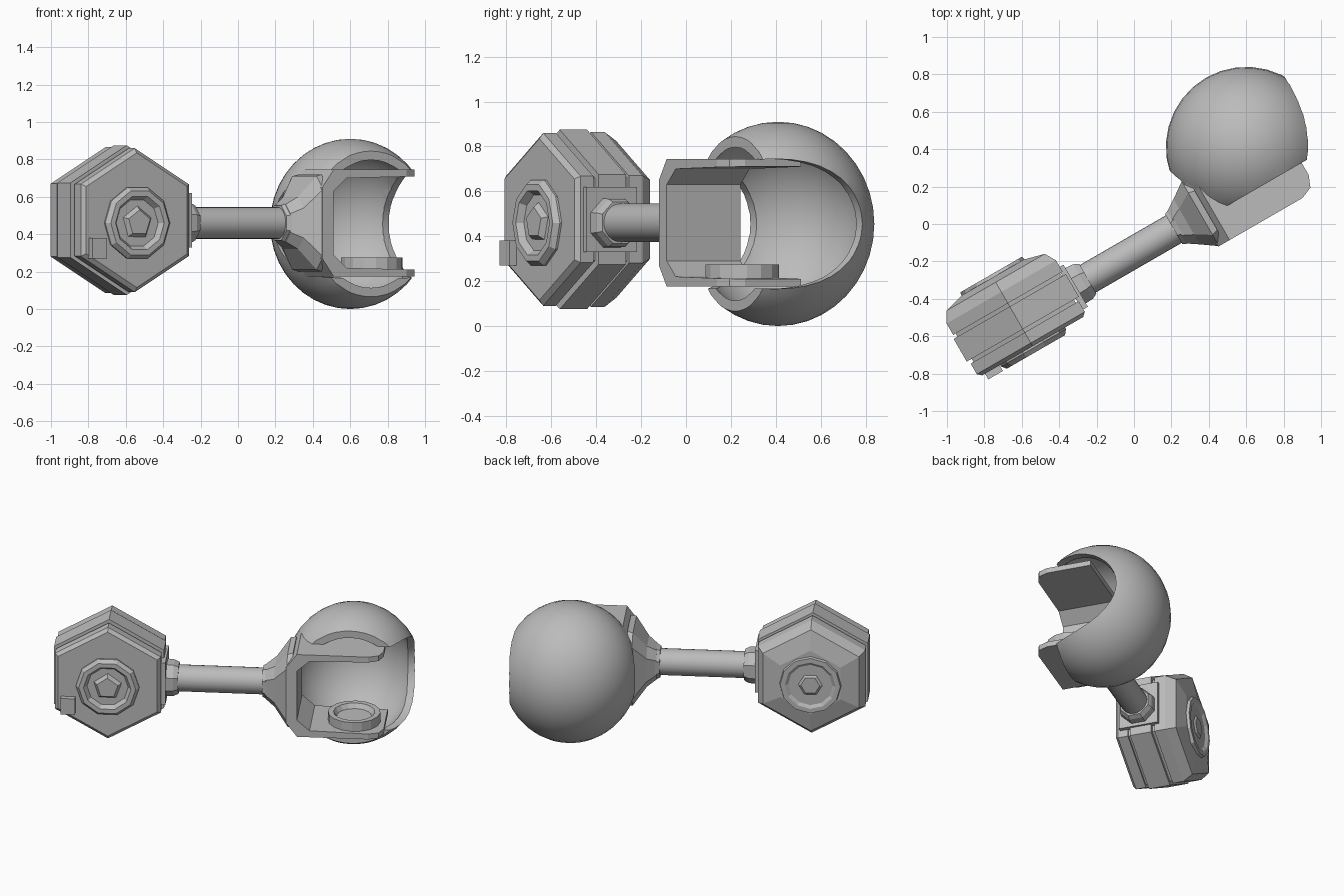
import bpy, bmesh, math
from mathutils import Matrix, Vector

cube = bpy.data.objects.get("Cube")
if cube:
    bpy.data.objects.remove(cube, do_unlink=True)

grey = bpy.data.materials.new("plain_grey")
grey.use_nodes = True
colour = (0.5, 0.5, 0.5, 1)
grey.diffuse_color = colour
grey.node_tree.nodes["Principled BSDF"].inputs["Base Color"].default_value = colour

# Parts are laid out along the rod (u), across it (v) and up (z), then turned
TURN = Matrix.Rotation(math.radians(30), 4, 'Z')
MID = 0.46      # height of the rod
ROD_V = -0.13   # rod offset across


def finish(name, bm, smooth=None):
    bmesh.ops.recalc_face_normals(bm, faces=bm.faces)
    mesh = bpy.data.meshes.new(name)
    bm.to_mesh(mesh)
    bm.free()
    mesh.materials.append(grey)
    obj = bpy.data.objects.new(name, mesh)
    bpy.context.collection.objects.link(obj)
    obj.matrix_world = TURN
    if smooth:
        soften(obj, smooth)
    return obj


def soften(obj, angle):
    bpy.ops.object.select_all(action='DESELECT')
    obj.select_set(True)
    bpy.context.view_layer.objects.active = obj
    bpy.ops.object.shade_smooth_by_angle(angle=math.radians(angle))


def loft(name, rings, smooth=None):
    """Skin a list of equal-length point rings and cap both ends."""
    bm = bmesh.new()
    loops = [[bm.verts.new(p) for p in ring] for ring in rings]
    n = len(loops[0])
    for a, b in zip(loops, loops[1:]):
        for i in range(n):
            j = (i + 1) % n
            bm.faces.new((a[i], a[j], b[j], b[i]))
    bm.faces.new(loops[0])
    bm.faces.new(loops[-1][::-1])
    return finish(name, bm, smooth)


def turned(name, axis, centre, profile, sides, phase=0.0, smooth=None):
    """Turn (radius, position) pairs round the u, v or z axis."""
    rings = []
    for r, t in profile:
        ring = []
        for i in range(sides):
            a = math.tau * i / sides + phase
            c, s = r * math.cos(a), r * math.sin(a)
            p = {'u': (t, c, s), 'v': (c, t, s), 'z': (c, s, t)}[axis]
            ring.append(Vector(centre) + Vector(p))
        rings.append(ring)
    return loft(name, rings, smooth)


def block(name, low, high):
    bm = bmesh.new()
    bmesh.ops.create_cube(bm, size=1)
    for vert in bm.verts:
        vert.co = [l + (c + 0.5) * (h - l) for c, l, h in zip(vert.co, low, high)]
    return finish(name, bm)


def cut(obj, cutters):
    for c in cutters:
        mod = obj.modifiers.new("cut", 'BOOLEAN')
        mod.object, mod.operation, mod.solver = c, 'DIFFERENCE', 'EXACT'
    bpy.context.view_layer.update()
    graph = bpy.context.evaluated_depsgraph_get()
    mesh = bpy.data.meshes.new_from_object(obj.evaluated_get(graph))
    obj.modifiers.clear()
    obj.data = mesh
    for c in cutters:
        bpy.data.objects.remove(c, do_unlink=True)


def ball(name, centre, radii):
    bm = bmesh.new()
    bmesh.ops.create_uvsphere(bm, u_segments=32, v_segments=20, radius=1)
    bmesh.ops.transform(bm, verts=bm.verts, matrix=Matrix.Translation(centre)
                        @ Matrix.Diagonal((*radii, 1)))
    return finish(name, bm)


# Hexagonal drum with a stepped rim and a tapered back
drum = (-0.796, 0, 0.475)
turned("hex_drum", 'v', drum,
       [(0.36, -0.295), (0.385, -0.275), (0.385, -0.21), (0.365, -0.21),
        (0.365, -0.19), (0.4, -0.19), (0.4, -0.05), (0.372, -0.05),
        (0.372, -0.03), (0.39, -0.03), (0.39, 0.04), (0.35, 0.1), (0.22, 0.13)],
       6, math.pi / 6)

# Round dishes and knobs on both faces of the drum
hub = (-0.796, 0, MID)
turned("front_dish", 'v', hub, [(0.2, -0.28), (0.2, -0.305), (0.18, -0.33),
                                (0.15, -0.33), (0.13, -0.3)], 10)
turned("front_knob", 'v', hub, [(0.1, -0.29), (0.07, -0.325)], 5, 0.3)
turned("back_dish", 'v', hub, [(0.2, 0.11), (0.19, 0.148), (0.16, 0.148),
                               (0.14, 0.135)], 12)
turned("back_knob", 'v', hub, [(0.1, 0.12), (0.06, 0.145)], 6)
block("front_lug", (-1.09, -0.33, 0.27), (-1.0, -0.28, 0.38))

# Rod with its collars
rod = (0, ROD_V, MID)
turned("rod", 'u', rod, [(0.085, -0.47), (0.085, 0.25)], 24, smooth=40)
block("collar_plate", (-0.47, -0.26, 0.33), (-0.435, 0.0, 0.62))
turned("drum_collar", 'u', rod, [(0.12, -0.46), (0.115, -0.39), (0.1, -0.36)], 8, math.pi / 8)
turned("cradle_collar", 'u', rod, [(0.1, 0.17), (0.115, 0.2), (0.12, 0.28)], 8, math.pi / 8)


# Flared neck from the rod to the cradle
def oblong(u, half_v, half_z, corner):
    pts = [(half_v, half_z - corner), (half_v - corner, half_z)]
    pts += [(-v, z) for v, z in reversed(pts)]
    pts += [(-v, -z) for v, z in pts]
    return [(u, ROD_V + v, MID + z) for v, z in pts]


loft("cradle_neck", [oblong(0.19, 0.1, 0.1, 0.05), oblong(0.25, 0.14, 0.14, 0.06),
                     oblong(0.335, 0.2, 0.25, 0.07), oblong(0.37, 0.19, 0.26, 0.07)])

# Cradle: a C-shaped bracket open on the far side
half = [(0.94, 0.25), (0.48, 0.24), (0.4, 0.17)]
outer = [(0.33, 0.19), (0.4, 0.285), (0.94, 0.285)]
upper = half + [(u, -z) for u, z in reversed(half)]
section = upper + [(u, -z) for u, z in reversed(outer)] + outer
cradle = loft("cradle", [[(u, v, MID + z) for u, z in section] for v in (-0.33, 0.05)])
bm = bmesh.new()
bm.from_mesh(cradle.data)
corners = [e for e in bm.edges if all(p.co.x > 0.93 and p.co.y < -0.3 for p in e.verts)
           and abs(e.verts[0].co.z - e.verts[1].co.z) > 0.01]
bmesh.ops.bevel(bm, geom=corners, offset=0.09, segments=2, affect='EDGES', profile=0.5)
bm.to_mesh(cradle.data)
bm.free()
turned("cradle_pad", 'z', (0.745, -0.14, 0),
       [(0.165, 0.2), (0.165, 0.275), (0.13, 0.275), (0.11, 0.245)], 16)

# Spherical shell, hollow, with an open front and a wide side bite
centre = Vector((0.725, 0.055, 0.455))
shell = ball("shell", centre, (0.43, 0.43, 0.455))
hollow = ball("shell_hollow", centre, (0.39, 0.39, 0.415))
front = block("shell_front_cut", (0.1, -0.8, -0.2), (1.4, centre.y - 0.22, 1.2))
bite = turned("shell_bite", 'u', (0, 0, 0), [(1, -0.7), (1, 0.7)], 40)
bite.data.transform(Matrix.Translation(centre + Vector((0, -0.22, 0)))
                    @ Matrix.Rotation(math.radians(9), 4, 'Z')
                    @ Matrix.Diagonal((1, 0.38, 0.29, 1)))
cut(shell, [hollow, front, bite])
soften(shell, 35)
